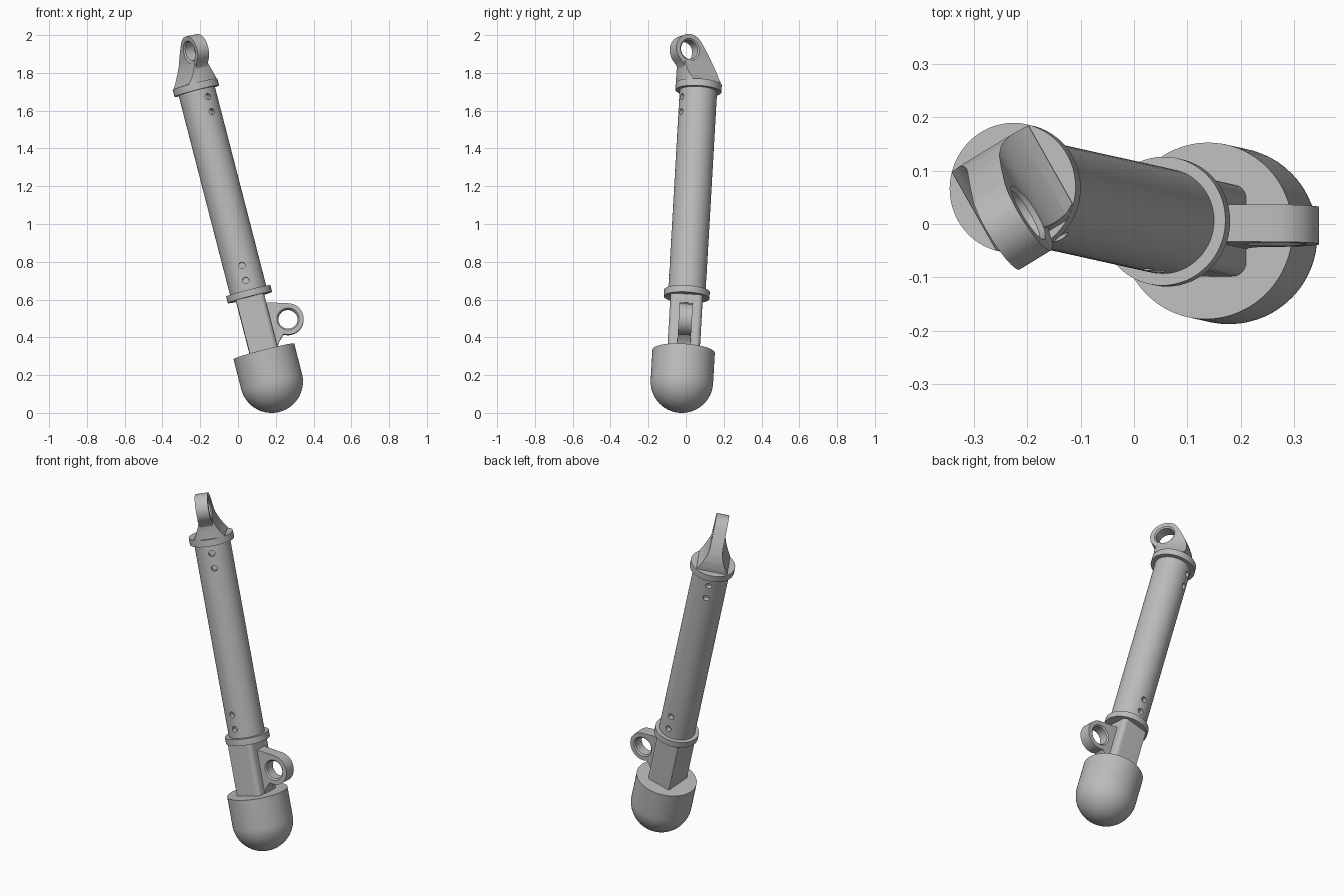
import bpy, bmesh
from math import sin, cos, pi, radians
from mathutils import Matrix, Vector

if "Cube" in bpy.data.objects:
    bpy.data.objects.remove(bpy.data.objects["Cube"])

# One plain grey
grey = bpy.data.materials.new("plain_grey")
grey.use_nodes = True
COLOUR = (0.5, 0.5, 0.5, 1)
grey.diffuse_color = COLOUR
grey.node_tree.nodes["Principled BSDF"].inputs["Base Color"].default_value = COLOUR

# Leaning frame: local z runs up the strut from the centre of the foot ball
axis = Vector((-0.406, 0.09, 1.575)).normalized()
side = (Vector((1, 0, 0)) - axis * axis.x).normalized()
LEAN = Matrix((side, axis.cross(side), axis)).transposed().to_4x4()
LEAN.translation = (0.178, -0.022, 0.166)
TURN = radians(-60)          # heading of the upper eye around the strut


def rz(a):
    return Matrix.Rotation(a, 4, 'Z')


UPRIGHT = Matrix.Rotation(pi / 2, 4, 'X')


def finish(bm, name, matrix):
    bmesh.ops.remove_doubles(bm, verts=bm.verts, dist=1e-5)
    bmesh.ops.recalc_face_normals(bm, faces=bm.faces)
    bm.transform(LEAN @ matrix)
    me = bpy.data.meshes.new(name)
    bm.to_mesh(me)
    bm.free()
    me.materials.append(grey)
    ob = bpy.data.objects.new(name, me)
    bpy.context.collection.objects.link(ob)
    return ob


def lathe(name, profile, matrix=Matrix(), steps=64):
    """Spin (radius, height) points around local z."""
    bm = bmesh.new()
    vs = [bm.verts.new((r, 0, z)) for r, z in profile]
    es = [bm.edges.new(pair) for pair in zip(vs, vs[1:])]
    bmesh.ops.spin(bm, geom=vs + es, cent=(0, 0, 0), axis=(0, 0, 1),
                   angle=2 * pi, steps=steps)
    return finish(bm, name, matrix)


def disc(name, r, z0, z1, matrix=Matrix(), steps=64):
    return lathe(name, [(0, z0), (r, z0), (r, z1), (0, z1)], matrix, steps)


def prism(name, outline, depth, matrix=Matrix()):
    """Extrude a flat outline evenly to both sides along its normal."""
    bm = bmesh.new()
    face = bm.faces.new([bm.verts.new((x, y, -depth / 2)) for x, y in outline])
    new = bmesh.ops.extrude_face_region(bm, geom=[face])["geom"]
    bmesh.ops.translate(bm, vec=(0, 0, depth),
                        verts=[v for v in new if isinstance(v, bmesh.types.BMVert)])
    return finish(bm, name, matrix)


def arc(cx, cy, r, a0, a1, n=36):
    return [(cx + r * cos(radians(a0 + (a1 - a0) * i / n)),
             cy + r * sin(radians(a0 + (a1 - a0) * i / n))) for i in range(n + 1)]


def carve(ob, operation, tools):
    bpy.context.view_layer.objects.active = ob
    for tool in tools:
        tool.hide_render = True
        mod = ob.modifiers.new("carve", 'BOOLEAN')
        mod.operation = operation
        mod.solver = 'EXACT'
        mod.object = tool
        bpy.ops.object.modifier_apply(modifier=mod.name)
        bpy.data.objects.remove(tool)


def eye_bore(matrix, x, z):
    """Pin hole with a small chamfer at each face."""
    pts = [(0, -0.1), (0.061, -0.1), (0.061, -0.037), (0.051, -0.028),
           (0.051, 0.028), (0.061, 0.037), (0.061, 0.1), (0, 0.1)]
    return lathe("bore_cutter", pts, matrix @ Matrix.Translation((x, 0, z)) @ UPRIGHT, 48)


EYE_R, PLATE = 0.083, 0.07
TOP = 1.628                  # upper face of the top collar

# Foot: domed cap with a flat top
foot = lathe("foot", arc(0, 0, 0.166, -90, 0, 20) + [(0.166, 0.165), (0, 0.165)])

# Post: block with the two edges beside the lug rounded
post_outline = ([(-0.076, 0.086), (-0.076, -0.086)]
                + arc(0.05, -0.06, 0.026, -90, 0, 6) + arc(0.05, 0.06, 0.026, 0, 90, 6))
post = prism("post", post_outline, 0.33, Matrix.Translation((0, 0, 0.315)))

# Side lug with its pin eye
LUG = (0.166, 0.298)
lug_outline = ([(0.05, 0.15), (0.05, 0.415), (0.078, 0.412)] + arc(*LUG, EYE_R, 75, -120)
               + [(0.106, 0.21), (0.092, 0.195), (0.081, 0.178), (0.076, 0.15)])
lug = prism("side_lug", lug_outline, PLATE, UPRIGHT)
carve(lug, 'DIFFERENCE', [eye_bore(Matrix(), *LUG)])

# Tube with pairs of screw holes on opposite sides
tube = disc("tube", 0.099, 0.48, 1.6)
holes = [(TURN, 1.543), (TURN, 1.460), (-pi / 2, 0.630), (-pi / 2, 0.548)]
drills = [disc("drill_cutter", 0.017, 0.07, 0.13,
               Matrix.Translation((0, 0, z)) @ rz(a + flip) @ Matrix.Rotation(pi / 2, 4, 'Y'), 24)
          for a, z in holes for flip in (0, pi)]
carve(tube, 'DIFFERENCE', drills)

# Collars at both ends of the tube
lower_collar = disc("lower_collar", 0.121, 0.46, 0.496)
top_collar = disc("top_collar", 0.122, TOP - 0.038, TOP)

# Upper eye: side outline trimmed by a flared end outline and a plan outline
EYE = (0.086, 0.169)
side_outline = ([(-0.084, -0.01), (-0.084, 0.015), (-0.078, 0.055), (-0.064, 0.095),
                 (-0.04, 0.14), (-0.012, 0.18)] + arc(*EYE, EYE_R, 143, -48)
                + [(0.124, 0.089), (0.114, 0.072), (0.108, 0.05), (0.106, -0.01)])
flare = [(0.086, -0.02), (0.086, 0.004), (0.070, 0.027), (0.056, 0.055),
         (0.045, 0.083), (0.038, 0.108), (0.035, 0.135), (0.035, 0.3)]
plan = [(-0.1, 0.085), (0.086, 0.085), (0.1, 0.07), (0.11, 0.052), (0.115, 0.037), (0.2, 0.037)]


def mirrored(points, sx, sy):
    return points + [(x * sx, y * sy) for x, y in reversed(points)]


LIFT = Matrix.Translation((0, 0, TOP))
upper_eye = prism("upper_eye", side_outline, 0.2, LIFT @ rz(TURN) @ UPRIGHT)
carve(upper_eye, 'INTERSECT', [
    prism("flare_cutter", mirrored(flare, -1, 1), 0.6, LIFT @ rz(TURN + pi / 2) @ UPRIGHT),
    prism("plan_cutter", mirrored(plan, 1, -1), 0.8, LIFT @ rz(TURN))])
carve(upper_eye, 'DIFFERENCE', [eye_bore(LIFT @ rz(TURN), *EYE)])

# Smooth curved surfaces, keep real edges crisp
bpy.ops.object.select_all(action='DESELECT')
for ob in (foot, post, lug, tube, lower_collar, top_collar, upper_eye):
    ob.select_set(True)
bpy.context.view_layer.objects.active = foot
bpy.ops.object.shade_smooth_by_angle(angle=radians(30))
